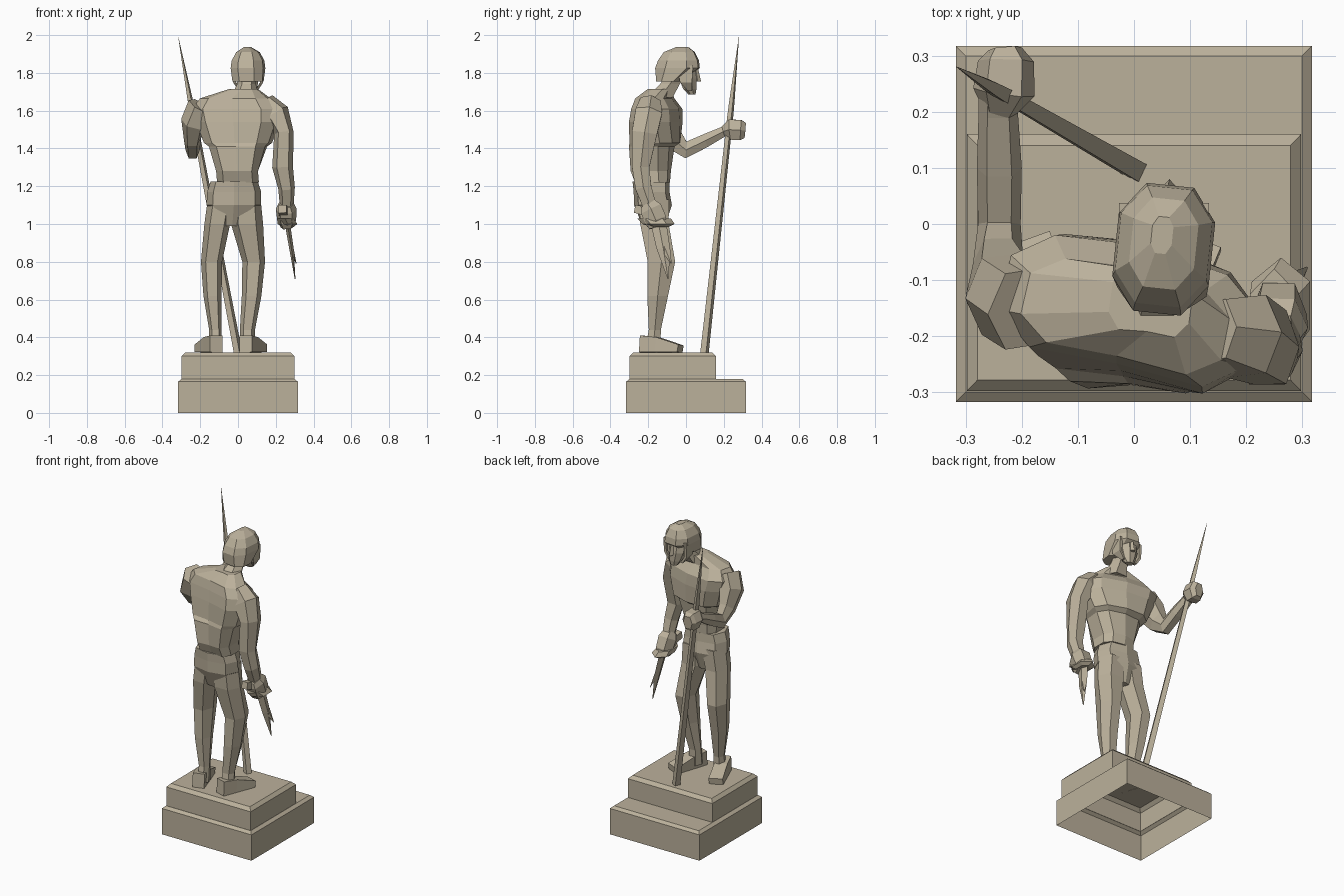
import bpy, bmesh, math
from mathutils import Vector, Matrix

bronze = bpy.data.materials.new("bronze")
bronze.diffuse_color = (0.50, 0.44, 0.33, 1)


def skin(name, rings, caps=(True, True)):
    """Join a stack of equal-length point rings into one flat-faced object."""
    bm = bmesh.new()
    vs = [[bm.verts.new(p) for p in r] for r in rings]
    n = len(vs[0])
    for a, b in zip(vs, vs[1:]):
        for i in range(n):
            j = (i + 1) % n
            bm.faces.new((a[i], a[j], b[j], b[i]))
    if caps[0]:
        bm.faces.new(vs[0][::-1])
    if caps[1]:
        bm.faces.new(vs[-1])
    bmesh.ops.recalc_face_normals(bm, faces=bm.faces)
    me = bpy.data.meshes.new(name)
    bm.to_mesh(me)
    bm.free()
    me.materials.append(bronze)
    ob = bpy.data.objects.new(name, me)
    bpy.context.collection.objects.link(ob)
    return ob


def loft(name, secs, n=6, level=False, square=1.0, turn=0.0, groove=0.0):
    """Loft sections (x, y, z, side radius, depth radius[, twist in degrees])."""
    rings = []
    for k, s in enumerate(secs):
        c = Vector(s[:3])
        a, b = Vector(secs[max(k - 1, 0)][:3]), Vector(secs[min(k + 1, len(secs) - 1)][:3])
        t = Vector((0, 0, 1)) if level else (b - a).normalized()
        u = Vector((1, 0, 0))
        u = (u - t * u.dot(t)).normalized()
        v = t.cross(u)
        rot = Matrix.Rotation(math.radians(s[5] if len(s) > 5 else 0), 3, t)
        ring = []
        for i in range(n):
            ang = math.radians(turn) + 2 * math.pi * i / n - math.pi / 2
            co, si = math.cos(ang), math.sin(ang)
            p = math.copysign(abs(co) ** square, co) * s[3]
            q = math.copysign(abs(si) ** square, si) * s[4]
            if i == 0:
                q *= 1 - groove
            ring.append(c + rot @ (u * p + v * q))
        rings.append(ring)
    return skin(name, rings)


# Two-step plinth, an open-bottomed shell with chamfered tops
steps = [(.317, -.317, .317, 0), (.317, -.317, .317, .165), (.299, -.299, .299, .18),
         (.298, -.298, .16, .18), (.298, -.298, .16, .30), (.279, -.278, .14, .32)]
skin("plinth", [[(-x, a, z), (x, a, z), (x, b, z), (-x, b, z)] for x, a, b, z in steps],
     caps=(False, True))

# Torso, with twisted shoulders and a spine groove
loft("torso", [
    (0, -.185, 1.22, .115, .10), (-.005, -.195, 1.28, .115, .115),
    (0, -.185, 1.41, .155, .125, -6), (0, -.165, 1.43, .18, .135, -10),
    (0, -.16, 1.54, .225, .13, -13), (-.01, -.155, 1.61, .235, .12, -13),
    (-.015, -.165, 1.665, .19, .09, -13), (.03, -.14, 1.715, .075, .065, -8)],
    n=10, level=True, square=.75, groove=.2)
# Hips and loincloth
loft("hips", [
    (-.03, -.17, .99, .05, .06), (-.022, -.175, 1.10, .145, .10),
    (-.02, -.182, 1.17, .143, .095), (-.02, -.185, 1.225, .125, .098)],
    n=8, level=True, square=.75)

# Legs
loft("right_leg", [
    (.045, -.17, 1.13, .075, .09), (.048, -.167, 1.0, .085, .085),
    (.083, -.13, .80, .06, .082), (.072, -.15, .62, .052, .062),
    (.05, -.165, .44, .04, .036), (.05, -.175, .34, .04, .045)],
    level=True, square=.85, turn=30)
loft("left_leg", [
    (-.09, -.17, 1.13, .07, .09), (-.11, -.167, 1.0, .068, .085),
    (-.14, -.13, .80, .056, .082), (-.135, -.15, .62, .048, .062),
    (-.12, -.165, .44, .033, .036), (-.12, -.175, .34, .035, .045)],
    level=True, square=.85, turn=30)

# Feet, toes turned outward
for name, s, x in (("right_foot", 1, .04), ("left_foot", -1, .115)):
    loft(name, [(s * x, -.235, .365, .05, .063),
                (s * (x + .03), -.15, .36, .055, .056),
                (s * (x + .075), -.03, .34, .06, .028)], n=4, turn=45)

# Left arm reaching forward to the spear
loft("left_arm", [
    (-.19, -.15, 1.62, .08, .08), (-.235, -.125, 1.54, .068, .085),
    (-.242, -.07, 1.45, .045, .065), (-.24, .0, 1.392, .038, .05),
    (-.24, .10, 1.44, .04, .04), (-.242, .20, 1.49, .035, .03),
    (-.242, .23, 1.50, .035, .035)], square=.85, turn=30)
loft("left_fist", [
    (-.24, .20, 1.49, .03, .03), (-.232, .235, 1.50, .055, .06),
    (-.228, .29, 1.497, .05, .06), (-.23, .312, 1.495, .03, .045)],
    square=.8, turn=30)

# Right arm hanging back
loft("right_arm", [
    (.14, -.19, 1.64, .06, .06), (.20, -.20, 1.58, .075, .08),
    (.243, -.22, 1.48, .052, .075), (.236, -.24, 1.30, .055, .052),
    (.257, -.225, 1.19, .044, .048), (.258, -.19, 1.09, .036, .04)],
    square=.85, turn=30)
loft("right_fist", [
    (.255, -.205, 1.11, .04, .045), (.255, -.185, 1.08, .055, .065),
    (.258, -.16, 1.02, .05, .065), (.26, -.15, .985, .035, .05)],
    square=.8, turn=30)

# Broken dagger: pommel, guard and blade with a split tip
loft("dagger_pommel", [(.235, -.27, 1.08, .03, .03), (.245, -.18, 1.06, .035, .035)], n=4, turn=45)
loft("dagger_guard", [(.25, -.17, 1.03, .05, .09), (.262, -.145, 1.0, .06, .085),
                      (.265, -.14, .985, .035, .05)], n=6, level=True)
loft("dagger_blade", [
    (.262, -.145, 1.0, .014, .042), (.283, -.12, .87, .012, .036),
    (.302, -.095, .71, .002, .003)], n=4, level=True)
loft("dagger_splinter", [
    (.283, -.115, .88, .010, .03), (.308, -.078, .79, .002, .002)], n=4, level=True)

# Spear leaning inward from the tip to the foot
foot, tip = Vector((.0, .098, .32)), Vector((-.316, .28, 1.99))
loft("spear", [(*foot.lerp(tip, f), r, r) for f, r in
               ((0, .024), (.70, .017), (.75, .017), (.80, .015), (1, .0006))],
     n=4, level=True, turn=20)

# Neck, face and nose
loft("neck", [(.035, -.14, 1.67, .075, .08), (.045, -.085, 1.74, .05, .06),
              (.05, -.05, 1.80, .05, .06)], level=True, turn=30)
loft("face", [(.062, .032, 1.685, .025, .02), (.06, .02, 1.715, .043, .038),
              (.055, .01, 1.77, .06, .05), (.053, -.01, 1.85, .07, .06)],
     n=8, level=True, turn=22.5)
loft("nose", [(.063, .062, 1.755, .016, .018), (.06, .05, 1.83, .008, .012)], n=4, level=True)

# Helmet: lower at the nape, open brim above the face, with cheek guards
loft("helmet", [
    (.053, -.09, 1.755, .085, .068, -6), (.053, -.045, 1.825, .092, .122, -6),
    (.053, -.04, 1.865, .087, .112, -6), (.053, -.035, 1.91, .062, .085, -6),
    (.05, -.02, 1.936, .02, .035, -6)], n=8, level=True, square=.8, turn=22.5)
for name, x in (("cheek_guard_left", -.018), ("cheek_guard_right", .125)):
    loft(name, [(.054 + (x - .054) * .6, .02, 1.705, .01, .016), (x, -.0, 1.75, .012, .045),
                (x, -.005, 1.84, .012, .06)], n=4, level=True, turn=45)
